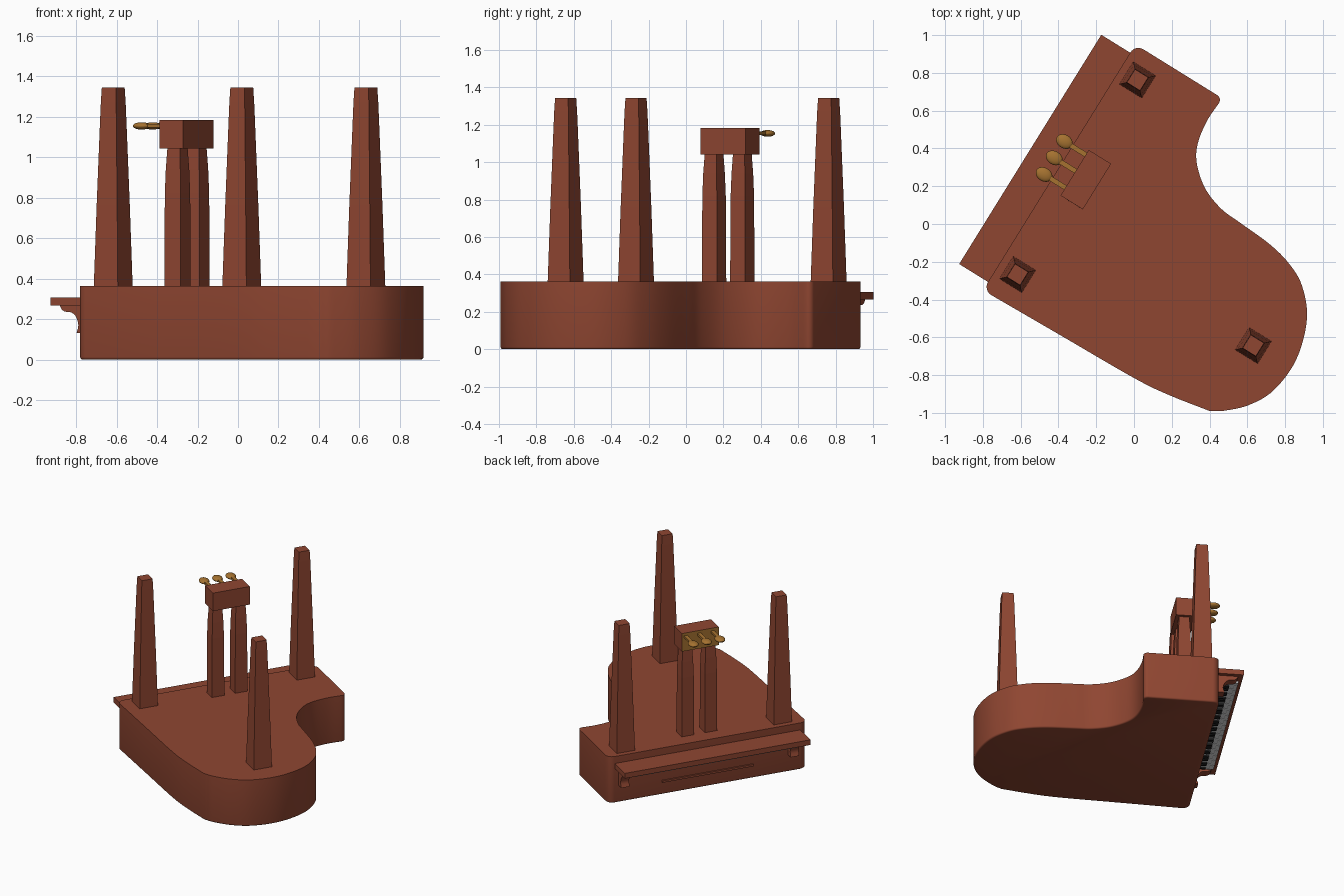
import bpy, bmesh, math
from mathutils import Vector, Matrix

if "Cube" in bpy.data.objects:
    bpy.data.objects.remove(bpy.data.objects["Cube"])

TURN = math.radians(-31.8)   # whole piano is turned; local x = depth, y = along keyboard
MID = 0.046                  # keyboard centre in local y


def material(name, rgb):
    m = bpy.data.materials.new(name)
    m.diffuse_color = (*rgb, 1)
    m.use_nodes = True
    m.node_tree.nodes["Principled BSDF"].inputs["Base Color"].default_value = m.diffuse_color
    return m


WOOD = material("red_brown_wood", (0.275, 0.061, 0.031))
BRASS = material("brass", (0.38, 0.17, 0.03))
IVORY = material("white_key", (0.8, 0.8, 0.8))
EBONY = material("black_key", (0.012, 0.012, 0.012))


def finish(name, bm, *mats, smooth=False):
    bmesh.ops.recalc_face_normals(bm, faces=bm.faces)
    me = bpy.data.meshes.new(name)
    bm.to_mesh(me)
    bm.free()
    ob = bpy.data.objects.new(name, me)
    bpy.context.collection.objects.link(ob)
    ob.rotation_euler.z = TURN
    for m in mats:
        me.materials.append(m)
    if smooth:
        bpy.ops.object.select_all(action='DESELECT')
        ob.select_set(True)
        bpy.context.view_layer.objects.active = ob
        bpy.ops.object.shade_smooth_by_angle(angle=math.radians(35))
    return ob


def add_box(bm, lo, hi):
    c = [(a + b) / 2 for a, b in zip(lo, hi)]
    s = [b - a for a, b in zip(lo, hi)]
    bmesh.ops.create_cube(bm, size=1, matrix=Matrix.Translation(c) @ Matrix.Diagonal((*s, 1)))


def box(name, lo, hi, mat):
    bm = bmesh.new()
    add_box(bm, lo, hi)
    return finish(name, bm, mat)


def prism(bm, points, offset):
    f = bm.faces.new([bm.verts.new(p) for p in points])
    r = bmesh.ops.extrude_face_region(bm, geom=[f])
    top = [g for g in r["geom"] if isinstance(g, bmesh.types.BMVert)]
    bmesh.ops.translate(bm, verts=top, vec=offset)


def spline(pts, n=6):
    v = [Vector(p) for p in pts]
    v = [2 * v[0] - v[1]] + v + [2 * v[-1] - v[-2]]
    out = []
    for a, b, c, d in zip(v, v[1:], v[2:], v[3:]):
        for i in range(n):
            t = i / n
            out.append(0.5 * (2 * b + (c - a) * t + (2 * a - 5 * b + 4 * c - d) * t * t
                              + (3 * b - a - 3 * c + d) * t ** 3))
    return out + [v[-2]]


def arc(cx, cy, r, a0, a1, n=8):
    return [Vector((cx + r * math.cos(math.radians(a0 + (a1 - a0) * i / n)),
                    cy + r * math.sin(math.radians(a0 + (a1 - a0) * i / n)))) for i in range(n + 1)]


def tapered_post(name, x, y, rings):
    # stacked square rings: (height, half width)
    bm = bmesh.new()
    loops = [[bm.verts.new((x + sx * h, y + sy * h, z)) for sx, sy in ((-1, -1), (1, -1), (1, 1), (-1, 1))]
             for z, h in rings]
    for a, b in zip(loops, loops[1:]):
        for i in range(4):
            bm.faces.new((a[i], a[(i + 1) % 4], b[(i + 1) % 4], b[i]))
    bm.faces.new(loops[0])
    bm.faces.new(loops[-1])
    return finish(name, bm, WOOD)


# Case: curved outline, closed lid side on the ground with a softened edge
outline = arc(-0.445, -0.668, 0.05, 180, 270)
outline += spline([(-0.03, -0.706), (0.43, -0.693), (0.634, -0.672), (0.859, -0.631)], 4)
outline += spline([(0.875, -0.622), (0.925, -0.59), (1.022, -0.494), (1.093, -0.356), (1.108, -0.155),
                   (1.043, 0.055), (0.929, 0.190), (0.806, 0.255), (0.663, 0.288), (0.467, 0.302),
                   (0.349, 0.312), (0.222, 0.358), (0.116, 0.445), (0.063, 0.538), (0.041, 0.667),
                   (0.045, 0.785)])
outline += arc(0.015, 0.782, 0.03, 15, 90, 5)
outline += arc(-0.445, 0.762, 0.05, 90, 180)
bm = bmesh.new()
prism(bm, [(p.x, p.y, 0) for p in outline], (0, 0, 0.362))
rim = [e for e in bm.edges if all(v.co.z < 0.001 for v in e.verts)]
bmesh.ops.bevel(bm, geom=rim, offset=0.012, segments=3, profile=0.5, affect='EDGES')
finish("case", bm, WOOD, smooth=True)

# Key bed shelf and the thin ledge on the case front
box("key_bed", (-0.675, MID - 0.714, 0.267), (-0.48, MID + 0.714, 0.307), WOOD)
box("front_ledge", (-0.507, MID - 0.35, 0.095), (-0.49, MID + 0.35, 0.11), WOOD)

# Curved cheek brackets at both ends of the keyboard
profile = spline([(-0.64, 0.27), (-0.63, 0.25), (-0.61, 0.237), (-0.572, 0.232), (-0.545, 0.21),
                  (-0.532, 0.17), (-0.542, 0.13)], 4)
profile += [Vector((-0.49, 0.13)), Vector((-0.49, 0.27))]
for name, y in (("left_cheek", MID - 0.685), ("right_cheek", MID + 0.62)):
    bm = bmesh.new()
    prism(bm, [(p.x, y, p.y) for p in profile], (0, 0.065, 0))
    finish(name, bm, WOOD, smooth=True)

# Keys hang under the bed: 52 white keys, black keys in groups of two and three
white, black = bmesh.new(), bmesh.new()
step = 1.24 / 52
for i in range(52):
    y = MID - 0.62 + i * step
    add_box(white, (-0.65, y + 0.0012, 0.252), (-0.49, y + step - 0.0012, 0.27))
    if i % 7 not in (1, 4) and i < 51:
        add_box(black, (-0.59, y + step - 0.007, 0.24), (-0.49, y + step + 0.007, 0.256))
finish("white_keys", white, IVORY)
finish("black_keys", black, EBONY)

# Three tapered legs pointing up
for name, x, y in (("front_leg_left", -0.383, -0.552), ("front_leg_right", -0.386, 0.658),
                   ("tail_leg", 0.876, -0.214)):
    tapered_post(name, x, y, [(0.35, 0.07), (0.76, 0.0595), (1.19, 0.047), (1.27, 0.0445), (1.344, 0.041)])

# Pedal lyre: two posts and a box whose keyboard-side face is brass
for name, y in (("lyre_post_left", -0.03), ("lyre_post_right", 0.148)):
    tapered_post(name, -0.333, y, [(0.35, 0.0475), (0.82, 0.0455), (0.94, 0.042), (1.05, 0.036)])
pedal_box = box("pedal_box", (-0.41, -0.077, 1.042), (-0.271, 0.207, 1.183), WOOD)
pedal_box.data.materials.append(BRASS)
for f in pedal_box.data.polygons:
    if f.normal.x < -0.9:
        f.material_index = 1

# Pedals: flat oval pads on short stalks
for name, y in (("left_pedal", -0.028), ("middle_pedal", 0.075), ("right_pedal", 0.177)):
    bm = bmesh.new()
    bmesh.ops.create_uvsphere(bm, u_segments=20, v_segments=12, radius=1,
                              matrix=Matrix.Translation((-0.543, y, 1.154)) @ Matrix.Diagonal((0.047, 0.036, 0.018, 1)))
    add_box(bm, (-0.52, y - 0.013, 1.145), (-0.40, y + 0.013, 1.163))
    finish(name, bm, BRASS, smooth=True)
